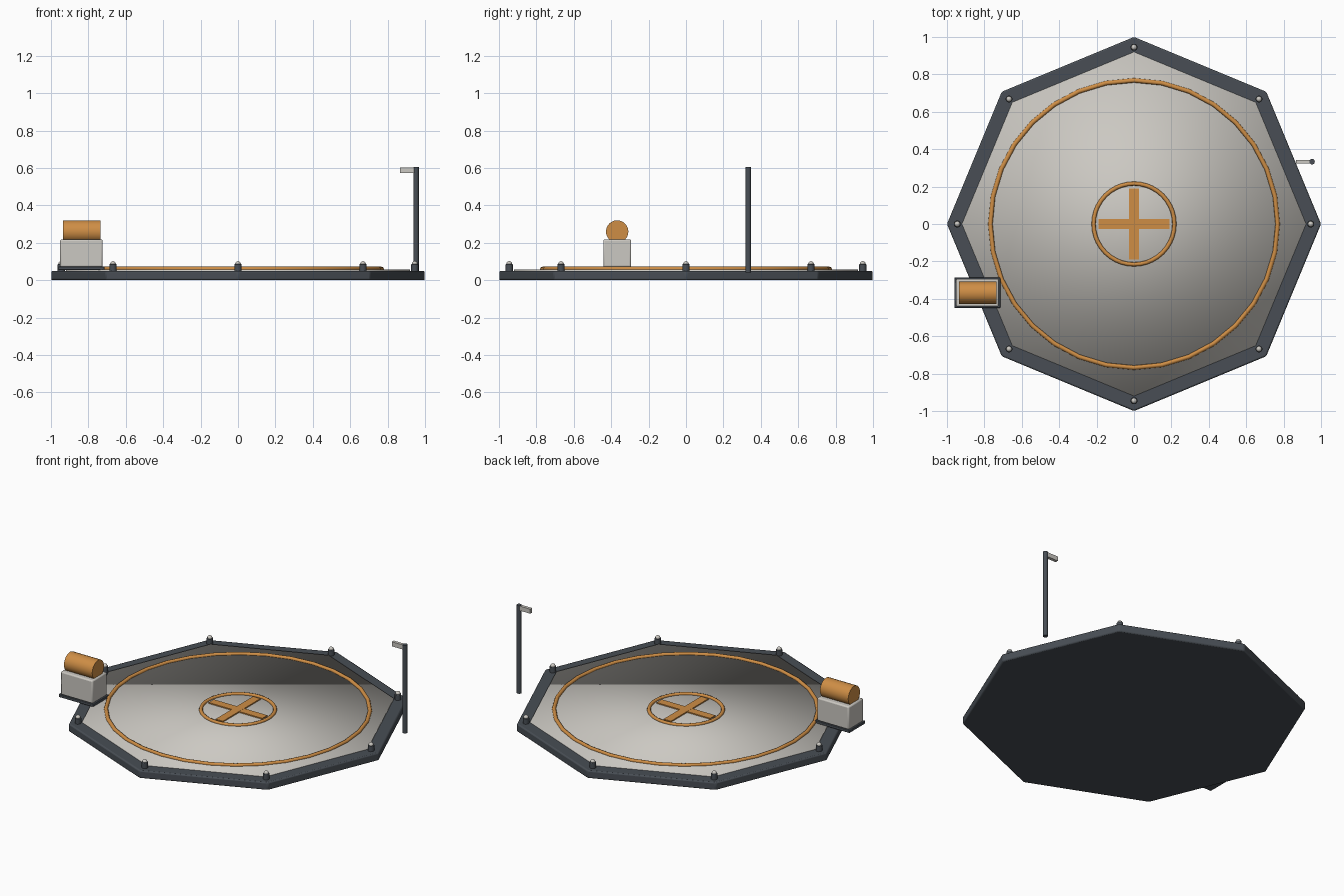
import bpy, math
from math import pi, cos, sin

if "Cube" in bpy.data.objects:
    bpy.data.objects.remove(bpy.data.objects["Cube"])


def material(name, rgb):
    m = bpy.data.materials.new(name)
    m.diffuse_color = (*rgb, 1)
    m.use_nodes = True
    m.node_tree.nodes["Principled BSDF"].inputs["Base Color"].default_value = m.diffuse_color
    return m


DARK = material("dark_slate", (0.065, 0.076, 0.09))
PALE = material("pale_grey", (0.60, 0.58, 0.54))
ORANGE = material("orange", (0.62, 0.27, 0.06))


def finish(name, mat, bevel=0, smooth=30):
    o = bpy.context.object
    o.name = name
    o.data.materials.append(mat)
    bpy.ops.object.transform_apply(location=False, rotation=True, scale=True)
    if bevel:
        b = o.modifiers.new("bevel", "BEVEL")
        b.width, b.segments = bevel, 2
    if smooth:
        bpy.ops.object.shade_smooth_by_angle(angle=math.radians(smooth))
    return o


def box(name, mat, x, y, z, bevel=0):
    lo, hi = zip(x, y, z)
    bpy.ops.mesh.primitive_cube_add(size=1, location=[(a + b) / 2 for a, b in zip(lo, hi)])
    bpy.context.object.scale = [b - a for a, b in zip(lo, hi)]
    return finish(name, mat, bevel)


def cylinder(name, mat, r, depth, loc, sides=16, rot=(0, 0, 0), bevel=0, smooth=50):
    bpy.ops.mesh.primitive_cylinder_add(vertices=sides, radius=r, depth=depth,
                                        location=loc, rotation=rot)
    return finish(name, mat, bevel, smooth)


def ring(name, r, thick, z, sides):
    bpy.ops.mesh.primitive_torus_add(major_radius=r, minor_radius=thick, location=(0, 0, z),
                                     major_segments=sides, minor_segments=8)
    return finish(name, ORANGE, smooth=50)


# Octagonal deck with its pale landing surface
cylinder("deck_base", DARK, 1.0, 0.05, (0, 0, 0.025), 8, bevel=0.008, smooth=30)
panel = cylinder("deck_surface", PALE, 0.92, 0.02, (0, 0, 0.047), 8, smooth=0)
panel.data.shade_smooth()

# Painted-style markings: two rings and a cross
ring("outer_ring", 0.768, 0.012, 0.06, 32)
ring("inner_ring", 0.216, 0.011, 0.06, 40)
box("cross_bar_x", ORANGE, (-0.19, 0.19), (-0.026, 0.026), (0.055, 0.064))
box("cross_bar_y", ORANGE, (-0.026, 0.026), (-0.19, 0.19), (0.055, 0.0645))

# Marker lamps at the eight corners
for i in range(8):
    x, y = 0.945 * cos(i * pi / 4), 0.945 * sin(i * pi / 4)
    cylinder("lamp_post", DARK, 0.019, 0.04, (x, y, 0.066), 12, bevel=0.003)
    bpy.ops.mesh.primitive_uv_sphere_add(segments=12, ring_count=8, radius=0.015,
                                         location=(x, y, 0.087))
    finish("lamp_globe", PALE, smooth=60)

# Supply unit: foot plate, cabinet and lying tank
box("unit_plate", DARK, (-0.96, -0.715), (-0.449, -0.286), (0.055, 0.073), 0.003)
box("unit_cabinet", PALE, (-0.951, -0.724), (-0.442, -0.293), (0.07, 0.218), 0.008)
cylinder("unit_tank", ORANGE, 0.06, 0.2, (-0.836, -0.368, 0.26), 24, (0, pi / 2, 0))

# Wind pole with a short pale vane
cylinder("wind_pole", DARK, 0.015, 0.565, (0.952, 0.333, 0.3225), 12)
box("wind_vane", PALE, (0.866, 0.945), (0.323, 0.343), (0.574, 0.603))
